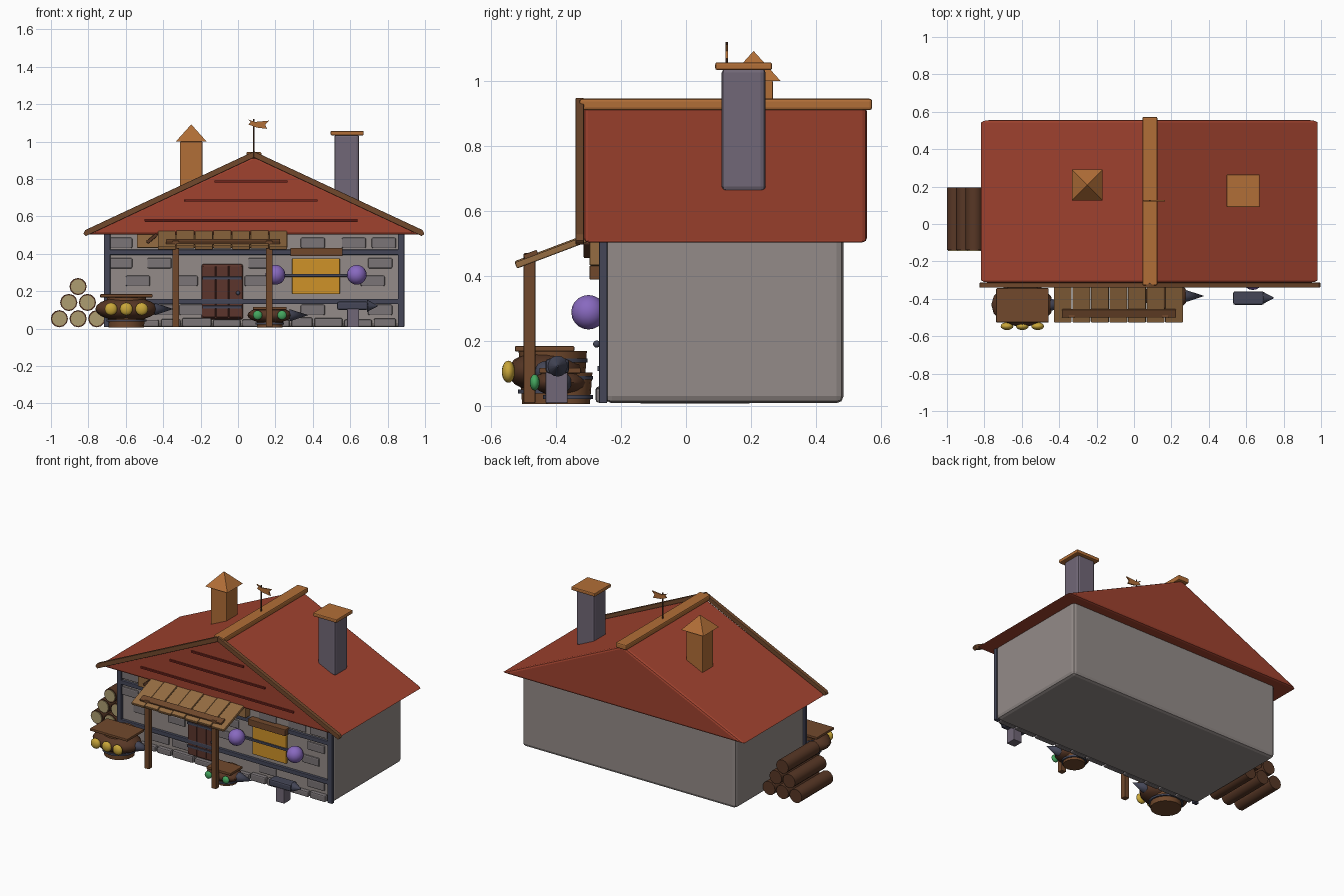
import bpy, bmesh, math, random
from mathutils import Matrix

if "Cube" in bpy.data.objects:
    bpy.data.objects.remove(bpy.data.objects["Cube"])
random.seed(4)


def mat(name, r, g, b):
    m = bpy.data.materials.new(name)
    m.diffuse_color = [(c / 255) ** 2.2 for c in (r, g, b)] + [1]
    m.use_nodes = True
    m.node_tree.nodes["Principled BSDF"].inputs["Base Color"].default_value = m.diffuse_color
    return m


STONE = mat("stone", 146, 138, 135)
STONE2 = mat("dark_stone", 122, 116, 118)
CHIM = mat("chimney_stone", 112, 103, 118)
RED = mat("roof_red", 158, 68, 50)
DRED = mat("batten_red", 112, 40, 34)
WOOD = mat("wood", 112, 74, 48)
DARK = mat("dark_wood", 88, 58, 42)
PLANK = mat("plank", 148, 108, 68)
ORANGE = mat("light_wood", 176, 110, 58)
DOOR = mat("door_wood", 92, 56, 48)
IRON = mat("iron", 70, 72, 88)
GOLD = mat("gold", 205, 145, 45)
YELLOW = mat("yellow", 200, 165, 60)
PURPLE = mat("purple", 135, 105, 190)
GREEN = mat("green", 70, 165, 95)
TAN = mat("log_end", 172, 156, 112)


def finish(name, bm, material, loc=(0, 0, 0), rot=(0, 0, 0), bevel=0, smooth=False):
    bmesh.ops.recalc_face_normals(bm, faces=bm.faces)
    me = bpy.data.meshes.new(name)
    bm.to_mesh(me)
    bm.free()
    ob = bpy.data.objects.new(name, me)
    bpy.context.collection.objects.link(ob)
    ob.location, ob.rotation_euler = loc, rot
    me.materials.append(material)
    if bevel:
        mod = ob.modifiers.new("bevel", "BEVEL")
        mod.width, mod.segments = bevel, 2
    if smooth:
        bpy.ops.object.select_all(action='DESELECT')
        ob.select_set(True)
        bpy.context.view_layer.objects.active = ob
        bpy.ops.object.shade_smooth_by_angle(angle=math.radians(40))
    return ob


def slab(name, size, loc, m, rot=(0, 0, 0), bevel=0.004):
    bm = bmesh.new()
    bmesh.ops.create_cube(bm, size=1)
    bmesh.ops.scale(bm, vec=size, verts=bm.verts)
    return finish(name, bm, m, loc, rot, bevel)


def box(name, x0, x1, y0, y1, z0, z1, m, bevel=0.004):
    return slab(name, (x1 - x0, y1 - y0, z1 - z0),
                ((x0 + x1) / 2, (y0 + y1) / 2, (z0 + z1) / 2), m, bevel=bevel)


def ball(name, r, loc, m):
    bm = bmesh.new()
    bmesh.ops.create_uvsphere(bm, u_segments=16, v_segments=10, radius=1)
    bmesh.ops.scale(bm, vec=r, verts=bm.verts)
    return finish(name, bm, m, loc, smooth=True)


def cone(name, r1, r2, depth, loc, m, rot=(0, 0, 0), n=16):
    bm = bmesh.new()
    bmesh.ops.create_cone(bm, cap_ends=True, segments=n, radius1=r1, radius2=r2, depth=depth)
    if n == 4:
        bmesh.ops.rotate(bm, matrix=Matrix.Rotation(math.pi / 4, 3, 'Z'), verts=bm.verts)
    return finish(name, bm, m, loc, rot, smooth=n > 4)


def prism(name, pts, y0, y1, m, bevel=0):
    # outline in x, z pulled along y
    bm = bmesh.new()
    f = bm.faces.new([bm.verts.new((x, y0, z)) for x, z in pts])
    ext = bmesh.ops.extrude_face_region(bm, geom=[f])
    vs = [v for v in ext["geom"] if isinstance(v, bmesh.types.BMVert)]
    bmesh.ops.translate(bm, vec=(0, y1 - y0, 0), verts=vs)
    return finish(name, bm, m, bevel=bevel)


CX = 0.085
# Walls and roof
box("walls", -0.71, 0.885, -0.25, 0.485, 0.008, 0.53, STONE, 0.022)
prism("roof", [(-0.825, 0.503), (0.99, 0.503), (CX, 0.922)], -0.315, 0.557, RED, 0.014)
box("ridge_beam", 0.045, 0.125, -0.328, 0.573, 0.91, 0.945, ORANGE, 0.008)
for s in (-1, 1):
    prism("barge_board", [(CX, 0.915), (CX, 0.948), (CX + s * 0.902, 0.527), (CX + s * 0.912, 0.508),
                          (CX + s * 0.898, 0.495)], -0.34, -0.314, WOOD, 0.003)
for z, h in ((0.58, 0.57), (0.685, 0.355), (0.787, 0.195)):
    box("gable_batten", CX - h - 0.015, CX + h - 0.015, -0.326, -0.31, z - 0.006, z + 0.006, DRED, 0.002)

# Chimneys and wind vane
box("stone_chimney", 0.515, 0.648, 0.11, 0.245, 0.66, 1.04, CHIM, 0.015)
box("stone_chimney_cap", 0.495, 0.672, 0.09, 0.265, 1.033, 1.057, ORANGE, 0.006)
box("wood_chimney", -0.31, -0.19, 0.15, 0.268, 0.68, 1.0, ORANGE)
cone("wood_chimney_cap", 0.117, 0, 0.092, (-0.25, 0.208, 1.046), ORANGE, n=4)
cone("vane_pole", 0.004, 0.004, 0.2, (CX, 0.125, 1.02), DARK, n=8)
prism("vane_flag", [(0.052, 1.12), (0.09, 1.105), (0.165, 1.112), (0.145, 1.092), (0.155, 1.068),
                    (0.1, 1.075), (0.055, 1.092), (0.068, 1.105)], 0.121, 0.129, ORANGE)

# Front iron frame
for x in (-0.7, 0.872):
    box("frame_post", x - 0.017, x + 0.017, -0.268, -0.242, 0.008, 0.512, IRON)
for z in (0.145, 0.408):
    box("frame_rail", -0.7, 0.875, -0.268, -0.245, z - 0.014, z + 0.014, IRON)

# Facing stones
x = -0.67
while x < 0.8:
    w = random.uniform(0.1, 0.16)
    box("footing_stone", x, min(x + w, 0.85), -0.278, -0.245, 0.01, random.uniform(0.045, 0.06), STONE2, 0.008)
    x += w + 0.01
for z, xs in ((0.255, (-0.535, -0.28, 0.1, 0.72)), (0.458, (-0.63, 0.4, 0.62, 0.78)),
              (0.35, (-0.63, -0.42, 0.12, 0.76)), (0.1, (-0.4, -0.25, 0.4, 0.76))):
    for x in xs:
        box("wall_stone", x - 0.065, x + 0.065, -0.26, -0.245, z - 0.028, z + 0.028, STONE2, 0.008)

# Door
box("door", -0.195, 0.027, -0.262, -0.24, 0.05, 0.345, DOOR, 0.01)
for i in range(3):
    box("door_plank", -0.187 + i * 0.07, -0.121 + i * 0.07, -0.267, -0.25, 0.06, 0.335, DOOR)
for z in (0.115, 0.27):
    box("door_band", -0.19, 0.022, -0.273, -0.26, z - 0.008, z + 0.008, IRON, 0.002)
ball("door_knob", (0.011, 0.011, 0.011), (0.0, -0.275, 0.19), IRON)

# Window with lamps either side
box("window", 0.29, 0.545, -0.265, -0.24, 0.185, 0.375, GOLD)
box("window_bar", 0.235, 0.61, -0.275, -0.258, 0.277, 0.292, IRON, 0.002)
box("window_lintel", 0.28, 0.56, -0.297, -0.245, 0.388, 0.432, WOOD)
for x in (0.2, 0.635):
    ball("lamp", (0.053, 0.053, 0.053), (x, -0.3, 0.288), PURPLE)

# Porch awning
box("awning_backboard", -0.54, 0.265, -0.297, -0.245, 0.432, 0.512, PLANK)
slab("backboard_brace", (0.07, 0.02, 0.018), (-0.46, -0.305, 0.482), DARK, (0, -0.7, 0))
a = math.atan2(0.085, 0.225)
for i in range(7):
    slab("awning_plank", (0.096, 0.245, 0.02), (-0.381 + i * 0.0992, -0.409, 0.475 + 0.004 * (i % 2)), PLANK, (a, 0, 0))
slab("awning_batten", (0.61, 0.045, 0.02), (-0.08, -0.477, 0.463), WOOD, (a, 0, 0))
for x in (-0.333, 0.167):
    box("porch_post", x - 0.018, x + 0.018, -0.5, -0.463, 0.008, 0.47, WOOD)

# Two fruit stands: tub, belly, lid, spout
def stand(x, y, z, rx, ry, rz, lid, top, tub, fruit, r, m):
    cone("stand_tub", tub * 0.9, tub, top - 0.012, (x, y + 0.022, top / 2), WOOD)
    for k in (0.25, 0.8):
        cone("tub_hoop", tub + 0.002, tub + 0.002, 0.012, (x, y + 0.022, top * k), IRON)
    ball("stand_belly", (rx, ry, rz), (x, y, z), DARK)
    box("stand_lid", x - lid, x + lid, y - ry * 0.8, y + ry * 0.75, top - 0.008, top + 0.009, WOOD)
    cone("stand_spout", 0.033, 0, 0.1, (x + rx + 0.035, y, z), IRON, (0, math.pi / 2, 0))
    for fx in fruit:
        ball("fruit", (r, r * 0.6, r), (x + fx, y - ry * 0.97, z), m)


stand(-0.597, -0.432, 0.105, 0.166, 0.118, 0.065, 0.14, 0.175, 0.105, (-0.082, 0, 0.082), 0.034, YELLOW)
stand(0.17, -0.385, 0.072, 0.12, 0.083, 0.043, 0.09, 0.108, 0.075, (-0.065, 0.065), 0.025, GREEN)

# Anvil
box("anvil_block", 0.583, 0.647, -0.432, -0.364, 0.008, 0.105, CHIM)
box("anvil_body", 0.53, 0.695, -0.432, -0.36, 0.1, 0.145, IRON, 0.01)
cone("anvil_horn", 0.032, 0.003, 0.055, (0.718, -0.395, 0.122), IRON, (0, math.pi / 2, 0))

# Log stack
for n, z in ((3, 0.053), (2, 0.14), (1, 0.225)):
    for i in range(n):
        x = -0.855 + (i - (n - 1) / 2) * 0.1
        cone("log", 0.046, 0.046, 0.335, (x, 0.028, z), DARK, (math.pi / 2, 0, 0), 12)
        cone("log_end", 0.039, 0.039, 0.008, (x, -0.141, z), TAN, (math.pi / 2, 0, 0), 12)
